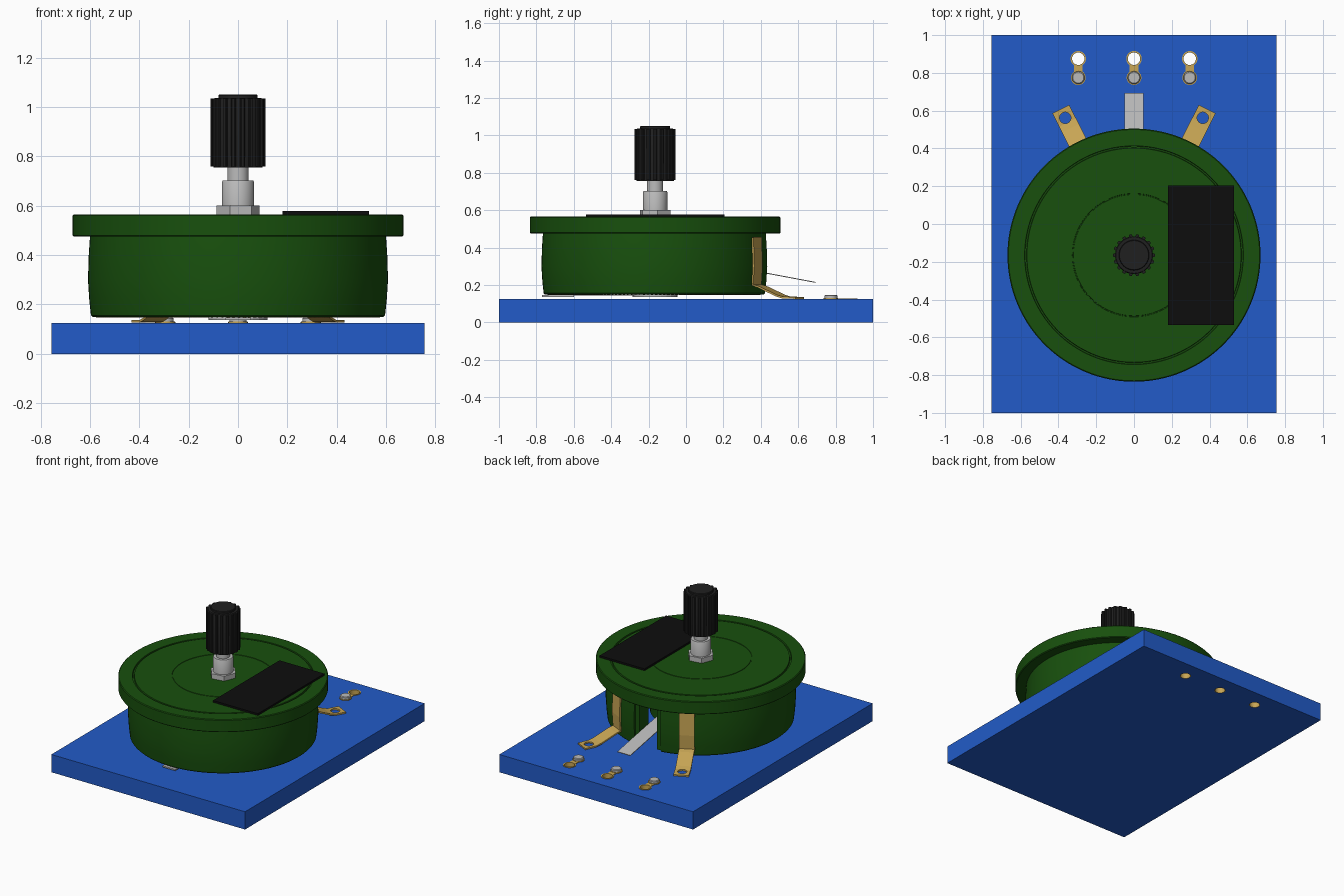
import bpy, bmesh
from math import sin, cos, pi, radians, tau

if "Cube" in bpy.data.objects:
    bpy.data.objects.remove(bpy.data.objects["Cube"])

CY = -0.165  # y of the control's axis


def material(name, rgb):
    m = bpy.data.materials.new(name)
    m.diffuse_color = (*rgb, 1)
    m.use_nodes = True
    m.node_tree.nodes["Principled BSDF"].inputs["Base Color"].default_value = m.diffuse_color
    return m


BLUE = material("blue", (0.016, 0.105, 0.58))
GREEN = material("green", (0.009, 0.08, 0.004))
GOLD = material("gold", (0.58, 0.38, 0.09))
WIRE = material("wire", (0.25, 0.15, 0.04))
BLACK = material("black", (0.004, 0.004, 0.004))
KNOB = material("charcoal", (0.014, 0.014, 0.014))
SILVER = material("silver", (0.5, 0.5, 0.5))


def finish(name, bm, mat, smooth=True, loc=(0, 0, 0), rot=0):
    bmesh.ops.remove_doubles(bm, verts=bm.verts, dist=1e-5)
    bmesh.ops.recalc_face_normals(bm, faces=bm.faces)
    me = bpy.data.meshes.new(name)
    bm.to_mesh(me)
    bm.free()
    ob = bpy.data.objects.new(name, me)
    bpy.context.collection.objects.link(ob)
    ob.location, ob.rotation_euler.z = loc, rot
    if mat:
        me.materials.append(mat)
    activate(ob)
    if smooth:
        bpy.ops.object.shade_smooth_by_angle(angle=radians(35))
    return ob


def activate(ob):
    bpy.ops.object.select_all(action='DESELECT')
    ob.select_set(True)
    bpy.context.view_layer.objects.active = ob


def lathe(name, profile, mat, n=96, start=0.0, end=tau, x=0, y=CY, smooth=True, rot=0):
    """Revolve a closed (r, z) profile; a partial turn gets end caps."""
    full = abs(end - start - tau) < 1e-6
    bm = bmesh.new()
    rings = []
    for i in range(n if full else n + 1):
        a = start + (end - start) * i / n
        rings.append([bm.verts.new((r * cos(a), r * sin(a), z)) for r, z in profile])
    k = len(profile)
    for i in range(n):
        p, q = rings[i], rings[(i + 1) % len(rings)]
        for j in range(k):
            j2 = (j + 1) % k
            if profile[j][0] == 0 and profile[j2][0] == 0:
                continue
            bm.faces.new((p[j], q[j], q[j2], p[j2]))
    if not full:
        bm.faces.new(rings[0])
        bm.faces.new(rings[-1])
    return finish(name, bm, mat, smooth, (x, y, 0), rot)


def disc(name, r, z0, z1, mat, n=48, **kw):
    return lathe(name, [(0, z0), (r, z0), (r, z1), (0, z1)], mat, n, **kw)


def box(name, x0, x1, y0, y1, z0, z1, mat):
    bm = bmesh.new()
    bmesh.ops.create_cube(bm, size=1)
    for v in bm.verts:
        v.co = ((x0, x1)[v.co.x > 0], (y0, y1)[v.co.y > 0], (z0, z1)[v.co.z > 0])
    return finish(name, bm, mat, False)


def ribbon(name, path, width, thick, mat, rot=0):
    """Bent metal strip following a (radius, z) path."""
    bm = bmesh.new()
    rows = [[bm.verts.new((s * width / 2, r, z)) for s in (-1, 1)] for r, z in path]
    for a, b in zip(rows, rows[1:]):
        bm.faces.new((a[0], a[1], b[1], b[0]))
    ob = finish(name, bm, mat, False, (0, CY, 0), rot)
    mod = ob.modifiers.new("thickness", 'SOLIDIFY')
    mod.thickness, mod.offset = thick, 0
    bpy.ops.object.modifier_apply(modifier=mod.name)
    return ob


def drill(ob, x, y, r):
    cutter = disc("cutter", r, -0.1, 0.19, None, 32, x=x, y=y, smooth=False)
    cutter.hide_render = True
    bpy.context.view_layer.update()
    mod = ob.modifiers.new("hole", 'BOOLEAN')
    mod.operation, mod.object, mod.solver = 'DIFFERENCE', cutter, 'EXACT'
    activate(ob)
    bpy.ops.object.modifier_apply(modifier=mod.name)
    bpy.data.objects.remove(cutter)


# Circuit board with three plated holes, traces and solder points
board = box("board", -0.755, 0.755, -1, 1, 0, 0.125, BLUE)
for i, px in enumerate((-0.295, 0, 0.295)):
    drill(board, px, 0.875, 0.036)
    lathe(f"hole_plating_{i}", [(0.033, -0.0), (0.037, 0), (0.037, 0.125), (0.041, 0.125),
                                (0.041, 0.129), (0.033, 0.129)], GOLD, 32, x=px, y=0.875)
    box(f"trace_{i}", px - 0.023, px + 0.023, 0.775, 0.842, 0.125, 0.129, GOLD)
    disc(f"solder_pad_{i}", 0.039, 0.125, 0.131, GOLD, 32, x=px, y=0.775)
    lathe(f"solder_{i}", [(0, 0.13), (0.034, 0.13), (0.034, 0.143), (0.029, 0.147), (0, 0.147)],
          SILVER, 24, x=px, y=0.775)

# Housing: grooved cap, open-backed wall, inner hub
lathe("cap", [(0, 0.475), (0.665, 0.475), (0.67, 0.48), (0.67, 0.56), (0.665, 0.565),
              (0.579, 0.565), (0.577, 0.555), (0.569, 0.555), (0.567, 0.565), (0.327, 0.565),
              (0.326, 0.562), (0.322, 0.562), (0.321, 0.565), (0, 0.565)], GREEN, 128)
gap = radians(9.6)
A0, A1 = pi / 2 + gap, pi / 2 + tau - gap
lathe("housing_wall", [(0.6, 0.475), (0.605, 0.4), (0.608, 0.3), (0.603, 0.22), (0.596, 0.156),
                       (0.59, 0.15), (0.578, 0.15), (0.578, 0.475)], GREEN, 120, A0, A1)
lathe("winding_core", [(0.545, 0.155), (0.562, 0.155), (0.562, 0.46), (0.545, 0.46)],
      GREEN, 96, A0, A1)
disc("inner_hub", 0.325, 0.2, 0.476, GREEN, 64)
for s, side in ((-1, "left"), (1, "right")):
    box(f"gap_post_{side}", s * 0.085 - 0.018, s * 0.085 + 0.018, 0.32, 0.42, 0.16, 0.476, GREEN)

# Resistance wire wound round the core
curve = bpy.data.curves.new("resistance_wire", 'CURVE')
curve.dimensions, curve.bevel_depth, curve.bevel_resolution = '3D', 0.005, 0
turns = 150
spline = curve.splines.new('POLY')
spline.points.add(turns * 4 - 1)
for i, p in enumerate(spline.points):
    a = A0 + 0.02 + (A1 - A0 - 0.04) * i / (turns * 4)
    r, z = ((0.54, 0.15), (0.572, 0.15), (0.572, 0.465), (0.54, 0.465))[i % 4]
    p.co = (r * cos(a), r * sin(a), z, 1)
curve.materials.append(WIRE)
wire = bpy.data.objects.new("resistance_wire", curve)
wire.location.y = CY
bpy.context.collection.objects.link(wire)

# Two side terminals with eyelets and the middle wiper tab
for s, side in ((1, "left"), (-1, "right")):
    ang = s * radians(26.6)
    t = ribbon(f"terminal_{side}", [(0.608, 0.455), (0.613, 0.3), (0.607, 0.2), (0.64, 0.19),
                                    (0.75, 0.143), (0.785, 0.133), (0.865, 0.131)],
               0.1, 0.01, GOLD, ang)
    drill(t, -0.813 * sin(ang), CY + 0.813 * cos(ang), 0.03)
ribbon("wiper_tab", [(0.3, 0.315), (0.585, 0.265), (0.857, 0.214)], 0.1, 0.005, SILVER)

# Underside wiper: hub and contact lug at the front
disc("wiper_hub", 0.12, 0.136, 0.21, SILVER, 24, smooth=False)
box("wiper_arm", -0.035, 0.035, -0.72, CY, 0.145, 0.155, SILVER)
box("contact_lug", -0.05, 0.05, -0.77, -0.6, 0.137, 0.147, SILVER)

# Label plate on the cap
box("label_plate", 0.18, 0.53, -0.535, 0.205, 0.564, 0.578, BLACK)

# Nut, bushing and shaft
disc("nut", 0.088, 0.564, 0.6, SILVER, 6, smooth=False, rot=0.15)
lathe("bushing", [(0, 0.59), (0.065, 0.59), (0.065, 0.697), (0.062, 0.702), (0, 0.702)], SILVER, 40)
disc("shaft", 0.043, 0.69, 0.77, SILVER, 32)

# Fluted knob: round core, ribs, raised top
lathe("knob_core", [(0, 0.755), (0.1, 0.755), (0.1, 1.03), (0.096, 1.036), (0.08, 1.036),
                    (0.08, 1.047), (0.077, 1.051), (0, 1.051)], KNOB, 54)
bm = bmesh.new()
ribs = 18
for i in range(ribs):
    c = tau * i / ribs
    lo, hi = [], []
    for r, d in ((0.095, -0.095), (0.108, -0.085), (0.111, -0.05), (0.111, 0.05),
                 (0.108, 0.085), (0.095, 0.095)):
        lo.append(bm.verts.new((r * cos(c + d), r * sin(c + d), 0.76)))
        hi.append(bm.verts.new((r * cos(c + d), r * sin(c + d), 1.034)))
    bm.faces.new(lo)
    bm.faces.new(hi)
    for j in range(6):
        k = (j + 1) % 6
        bm.faces.new((lo[j], lo[k], hi[k], hi[j]))
finish("knob_ribs", bm, KNOB, False, (0, CY, 0))
